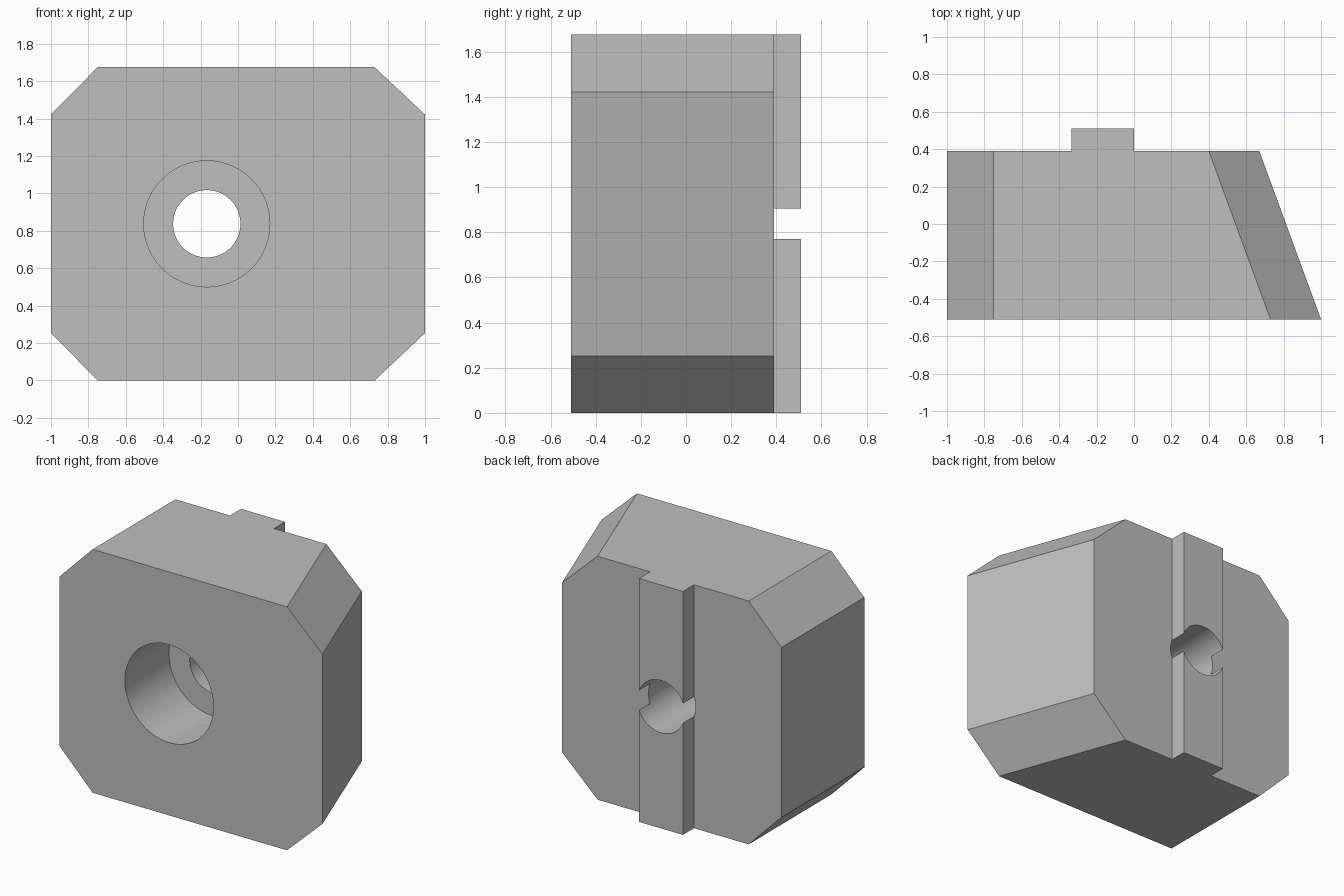
import bpy, bmesh, math
from mathutils import Vector

cube = bpy.data.objects.get("Cube")
if cube:
    bpy.data.objects.remove(cube, do_unlink=True)

FRONT, BACK, KEY_BACK = -0.51, 0.39, 0.51
HEIGHT, CHAMFER_Z = 1.675, 0.253
SLANT = Vector((-0.33, BACK - FRONT, 0))
HOLE_X, HOLE_Z = -0.167, HEIGHT / 2

grey = bpy.data.materials.new("plain grey")
grey.use_nodes = True
colour = (0.52, 0.52, 0.52, 1)
grey.diffuse_color = colour
grey.node_tree.nodes["Principled BSDF"].inputs["Base Color"].default_value = colour


def make_object(name, bm):
    bmesh.ops.recalc_face_normals(bm, faces=bm.faces[:])
    mesh = bpy.data.meshes.new(name)
    bm.to_mesh(mesh)
    bm.free()
    mesh.materials.append(grey)
    obj = bpy.data.objects.new(name, mesh)
    bpy.context.collection.objects.link(obj)
    return obj


# Block with a slanted side and a rear key, from its plan outline
plan = [(-1, FRONT), (1, FRONT), (1 + SLANT.x, BACK), (0, BACK), (0, KEY_BACK),
        (2 * HOLE_X, KEY_BACK), (2 * HOLE_X, BACK), (-1, BACK)]
bm = bmesh.new()
base = bm.faces.new([bm.verts.new((x, y, 0)) for x, y in plan])
top = bmesh.ops.extrude_face_region(bm, geom=[base])["geom"]
bmesh.ops.translate(bm, vec=(0, 0, HEIGHT),
                    verts=[v for v in top if isinstance(v, bmesh.types.BMVert)])

# Four chamfers, each following the direction of its own side
for side, run, along in ((-1, 0.25, Vector((0, 1, 0))), (1, 0.27, SLANT)):
    for z, up in ((CHAMFER_Z, -1), (HEIGHT - CHAMFER_Z, 1)):
        slope = Vector((-side * run, 0, up * CHAMFER_Z))
        normal = along.cross(slope).normalized()
        if normal.x * side < 0:
            normal.negate()
        cut = bmesh.ops.bisect_plane(
            bm, geom=bm.verts[:] + bm.edges[:] + bm.faces[:], dist=1e-5,
            plane_co=(side, FRONT, z), plane_no=normal, clear_outer=True)
        rim = [e for e in cut["geom_cut"] if isinstance(e, bmesh.types.BMEdge)]
        bmesh.ops.holes_fill(bm, edges=rim, sides=0)
block = make_object("keyed_block", bm)


# Counterbore from the front and a smaller hole through the key
def bore(name, radius, y_start, y_end):
    bm = bmesh.new()
    bmesh.ops.create_cone(bm, cap_ends=True, segments=96, radius1=radius,
                          radius2=radius, depth=y_end - y_start)
    cutter = make_object(name, bm)
    cutter.rotation_euler.x = math.pi / 2
    cutter.location = (HOLE_X, (y_start + y_end) / 2, HOLE_Z)
    cutter.hide_render = True
    cutter.hide_set(True)
    mod = block.modifiers.new(name, 'BOOLEAN')
    mod.operation = 'DIFFERENCE'
    mod.solver = 'EXACT'
    mod.object = cutter
    return cutter


cutters = [bore("counterbore_cutter", 0.337, FRONT - 0.2, -0.03),
           bore("through_hole_cutter", 0.18, FRONT - 0.3, KEY_BACK + 0.2)]

bpy.ops.object.select_all(action='DESELECT')
block.select_set(True)
bpy.context.view_layer.objects.active = block
for mod in list(block.modifiers):
    bpy.ops.object.modifier_apply(modifier=mod.name)
for cutter in cutters:
    bpy.data.objects.remove(cutter, do_unlink=True)
bpy.ops.object.shade_smooth_by_angle(angle=math.radians(20))
